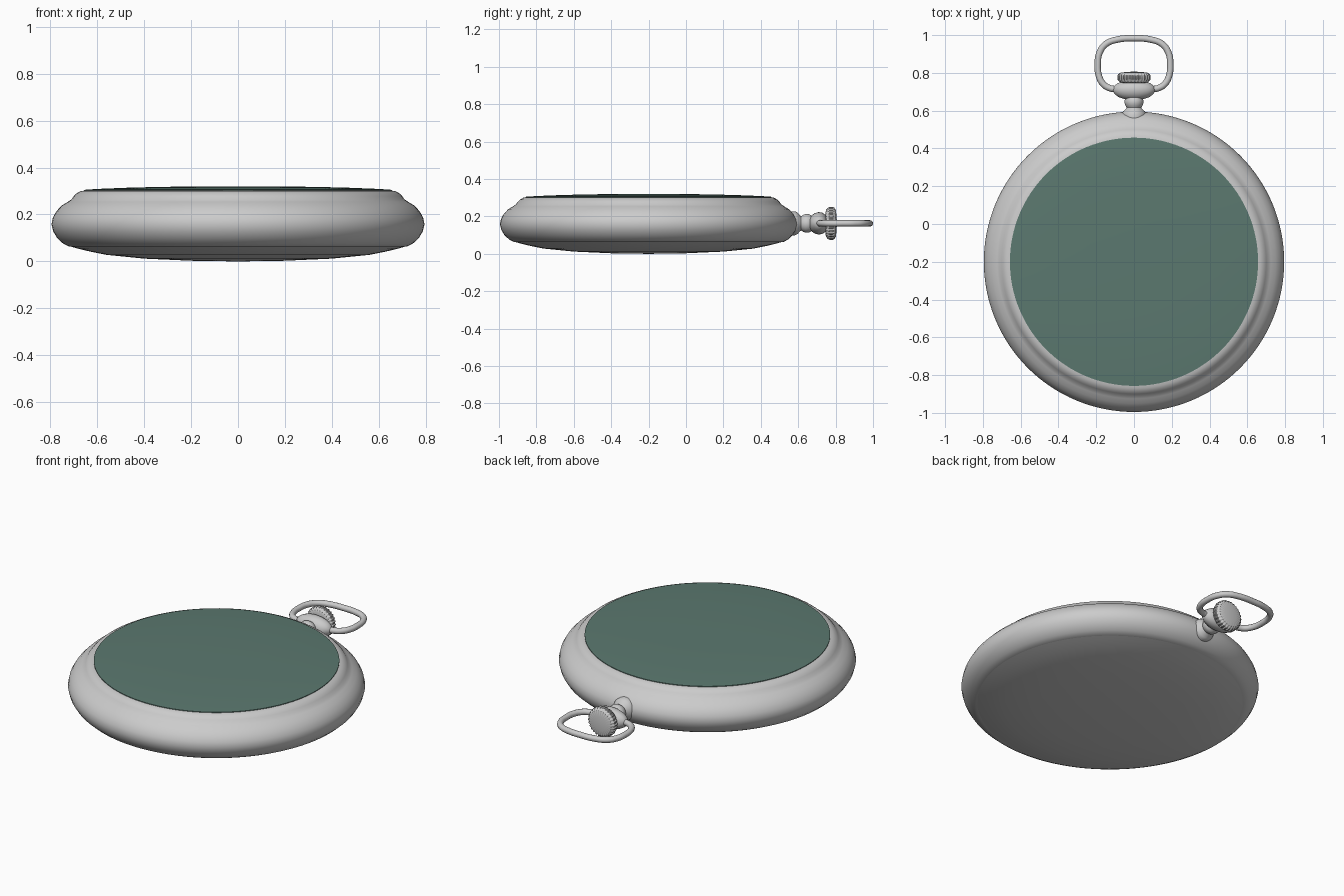
import bpy
import bmesh
from math import sin, cos, tau, radians
from mathutils import Matrix, Vector

if "Cube" in bpy.data.objects:
    bpy.data.objects.remove(bpy.data.objects["Cube"])

CASE_Y = -0.2
MID_Z = 0.163


def material(name, rgb, rough=0.5):
    mat = bpy.data.materials.new(name)
    mat.use_nodes = True
    color = (*rgb, 1)
    mat.diffuse_color = color
    shader = mat.node_tree.nodes["Principled BSDF"]
    shader.inputs["Base Color"].default_value = color
    shader.inputs["Roughness"].default_value = rough
    return mat


silver = material("silver metal", (0.6, 0.6, 0.6))
green = material("green crystal", (0.105, 0.19, 0.16))


def smooth(obj, angle=40):
    bpy.ops.object.select_all(action="DESELECT")
    obj.select_set(True)
    bpy.context.view_layer.objects.active = obj
    bpy.ops.object.shade_smooth_by_angle(angle=radians(angle))


def lathe(name, profile, mat, matrix, sides=96, flute=None, angle=40):
    """Revolve (radius, height) points about z; flute(i, k) scales a radius."""
    bm = bmesh.new()
    rings = []
    for k, (r, h) in enumerate(profile):
        if r == 0:
            rings.append([bm.verts.new((0, 0, h))] * sides)
            continue
        ring = []
        for i in range(sides):
            a = tau * i / sides
            s = r * (flute(i, k) if flute else 1)
            ring.append(bm.verts.new((s * cos(a), s * sin(a), h)))
        rings.append(ring)
    for low, high in zip(rings, rings[1:]):
        for i in range(sides):
            j = (i + 1) % sides
            corners = dict.fromkeys((low[i], low[j], high[j], high[i]))
            bm.faces.new(list(corners))
    bmesh.ops.recalc_face_normals(bm, faces=bm.faces)
    bm.transform(matrix)
    mesh = bpy.data.meshes.new(name)
    bm.to_mesh(mesh)
    bm.free()
    mesh.materials.append(mat)
    obj = bpy.data.objects.new(name, mesh)
    bpy.context.collection.objects.link(obj)
    smooth(obj, angle)
    return obj


# Case parts turn about z
upright = Matrix.Translation((0, CASE_Y, 0))
lathe("case_back", [(0, 0), (0.2, 0.003), (0.4, 0.012), (0.56, 0.028),
                    (0.63, 0.042), (0.68, 0.054), (0.715, 0.064)],
      silver, upright, 128)
lathe("case_band", [(0.69, 0.062), (0.72, 0.063), (0.745, 0.076), (0.77, 0.099),
                    (0.787, 0.127), (0.795, 0.158), (0.789, 0.187),
                    (0.774, 0.214), (0.75, 0.239), (0.725, 0.254),
                    (0.71, 0.264), (0.7, 0.278), (0.688, 0.29),
                    (0.67, 0.3), (0.65, 0.302), (0.645, 0.29)],
      silver, upright, 128)
lathe("crystal", [(0.657, 0.296), (0.657, 0.305), (0.6, 0.309), (0.45, 0.315),
                  (0.25, 0.319), (0, 0.32)], green, upright, 128)

# Stem parts turn about y
along_y = Matrix.Translation((0, 0, MID_Z)) @ Matrix.Rotation(radians(-90), 4, "X")
lathe("stem", [(0.064, 0.56), (0.064, 0.583), (0.057, 0.597), (0.044, 0.608),
               (0.038, 0.616), (0.045, 0.626), (0.05, 0.64), (0.05, 0.655),
               (0.042, 0.67), (0.03, 0.69)], silver, along_y, 40)

# Collar is wide in x and narrow in z, to carry the bow
wide = along_y @ Matrix.Diagonal((1.9, 1, 1, 1))
lathe("collar", [(0, 0.66), (0.028, 0.662), (0.043, 0.672), (0.054, 0.688),
                 (0.06, 0.708), (0.057, 0.728), (0.046, 0.745),
                 (0.03, 0.755), (0, 0.757)], silver, wide, 40)

# Fluted winding crown: only the rim rings carry teeth
rim = (3, 4, 5, 6)
lathe("crown", [(0, 0.745), (0.06, 0.746), (0.074, 0.75), (0.084, 0.759),
                (0.088, 0.768), (0.088, 0.784), (0.084, 0.793),
                (0.072, 0.801), (0.04, 0.805), (0, 0.807)],
      silver, along_y, 112,
      lambda i, k: 0.93 if k in rim and i % 4 > 1 else 1, 35)

# Bow: one half path, mirrored into a continuous loop through the top
half = [(0.09, 0.714), (0.125, 0.718), (0.162, 0.74), (0.186, 0.785), (0.192, 0.845),
        (0.183, 0.905), (0.15, 0.952), (0.085, 0.977)]
path = half + [(0, 0.983)] + [(-x, y) for x, y in reversed(half)]
curve = bpy.data.curves.new("bow", "CURVE")
curve.dimensions = "3D"
curve.bevel_depth = 0.017
curve.bevel_resolution = 4
curve.resolution_u = 8
curve.use_fill_caps = True
spline = curve.splines.new("BEZIER")
spline.bezier_points.add(len(path) - 1)
for point, (x, y) in zip(spline.bezier_points, path):
    point.co = Vector((x, y, MID_Z))
    point.handle_left_type = point.handle_right_type = "AUTO"
curve.materials.append(silver)
bow = bpy.data.objects.new("bow", curve)
bpy.context.collection.objects.link(bow)
bpy.ops.object.select_all(action="DESELECT")
bow.select_set(True)
bpy.context.view_layer.objects.active = bow
bpy.ops.object.convert(target="MESH")
smooth(bpy.context.view_layer.objects.active, 60)
